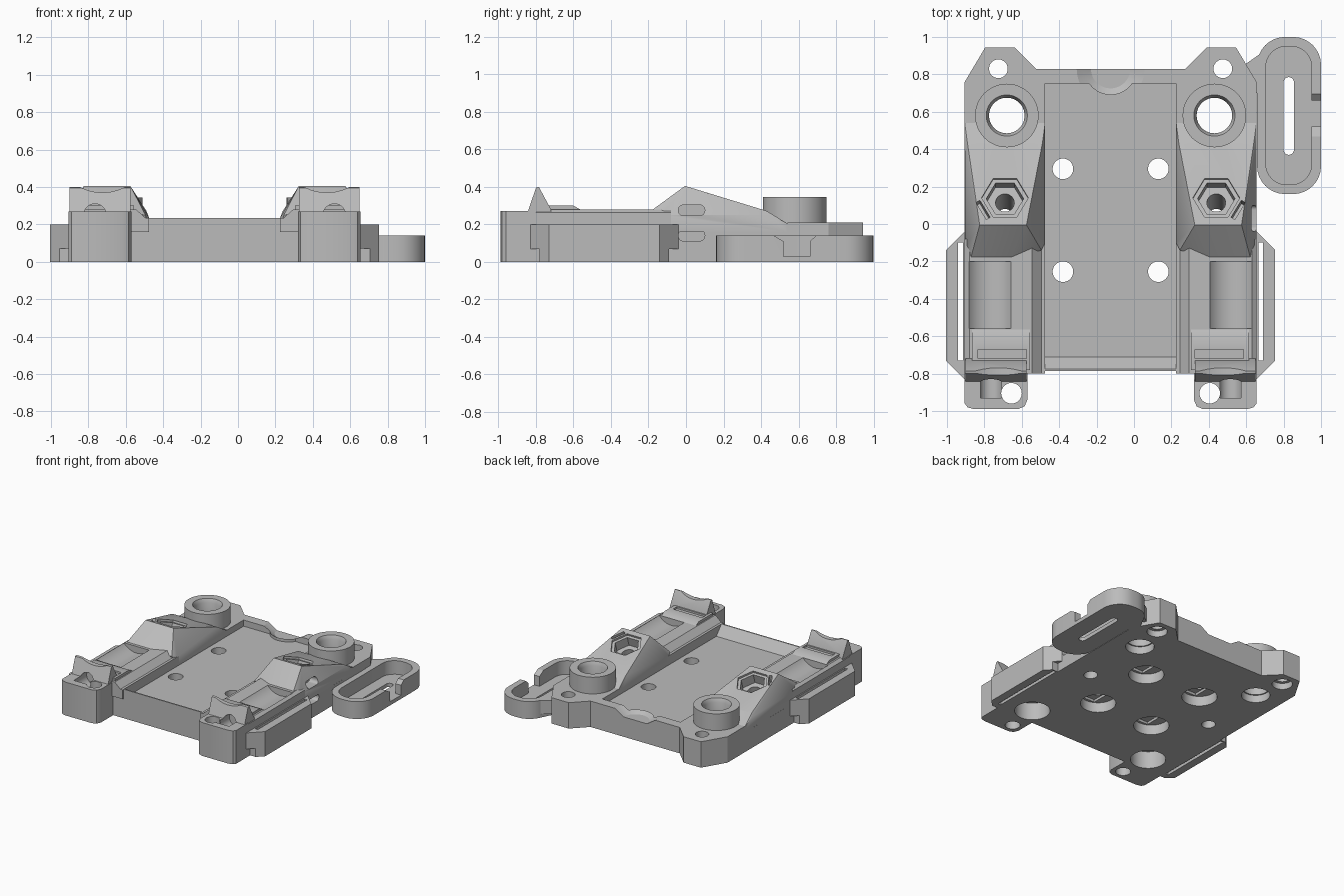
import bpy, bmesh
from math import radians, cos, sin, pi
from mathutils import Matrix, Vector

old = bpy.data.objects.get("Cube")
if old:
    bpy.data.objects.remove(old)

grey = bpy.data.materials.new("plain grey")
grey.use_nodes = True
grey.diffuse_color = (0.5, 0.5, 0.5, 1)
grey.node_tree.nodes["Principled BSDF"].inputs["Base Color"].default_value = (0.5, 0.5, 0.5, 1)

AXIS = -0.125      # symmetry plane of the body
parts, cutters = [], []


def finish(name, bm, cutter=False):
    bmesh.ops.recalc_face_normals(bm, faces=bm.faces)
    me = bpy.data.meshes.new(name)
    bm.to_mesh(me)
    bm.free()
    me.materials.append(grey)
    ob = bpy.data.objects.new(name, me)
    ob.location.x = AXIS
    bpy.context.collection.objects.link(ob)
    ob.hide_render = cutter
    (cutters if cutter else parts).append(ob)
    return ob


def prism(name, pts, a, b, axis="z", cutter=False):
    """Extrude a 2D outline from a to b along an axis."""
    place = {"z": lambda p, h: (p[0], p[1], h),
             "y": lambda p, h: (p[0], h, p[1]),
             "x": lambda p, h: (h, p[0], p[1])}[axis]
    bm = bmesh.new()
    lo = [bm.verts.new(place(p, a)) for p in pts]
    hi = [bm.verts.new(place(p, b)) for p in pts]
    n = len(pts)
    bm.faces.new(lo)
    bm.faces.new(hi)
    for i in range(n):
        bm.faces.new((lo[i], lo[(i + 1) % n], hi[(i + 1) % n], hi[i]))
    return finish(name, bm, cutter)


def cone(name, r1, r2, depth, matrix, seg=40, cutter=True):
    bm = bmesh.new()
    bmesh.ops.create_cone(bm, cap_ends=True, segments=seg, radius1=r1, radius2=r2,
                          depth=depth, matrix=matrix)
    return finish(name, bm, cutter)


def post(name, u, y, r, z0, z1, r2=None, cutter=True):
    return cone(name, r, r2 or r, z1 - z0, Matrix.Translation((u, y, (z0 + z1) / 2)), 48, cutter)


def rod(name, u, z, r, y0, y1):
    m = Matrix.Translation((u, (y0 + y1) / 2, z)) @ Matrix.Rotation(pi / 2, 4, "X")
    return cone(name, r, r, y1 - y0, m)


def hull(name, pts):
    bm = bmesh.new()
    for p in pts:
        bm.verts.new(p)
    bmesh.ops.convex_hull(bm, input=bm.verts)
    bmesh.ops.dissolve_limit(bm, angle_limit=0.01, verts=bm.verts, edges=bm.edges)
    return finish(name, bm)


def rect(x0, x1, y0, y1):
    return [(x0, y0), (x1, y0), (x1, y1), (x0, y1)]


def rounded(x0, x1, y0, y1, r, n=8):
    corners = [(x1 - r, y1 - r), (x0 + r, y1 - r), (x0 + r, y0 + r), (x1 - r, y0 + r)]
    return [(cx + r * cos(pi / 2 * (q + i / n)), cy + r * sin(pi / 2 * (q + i / n)))
            for q, (cx, cy) in enumerate(corners) for i in range(n + 1)]


def cut(targets, *tools):
    for ob in targets:
        for tool in tools:
            m = ob.modifiers.new("cut", "BOOLEAN")
            m.operation, m.solver, m.object = "DIFFERENCE", "EXACT", tool


# Half of the body; everything here is mirrored
ear = [(.445, -.94), (.46, -.975), (.495, -.99), (.73, -.99), (.765, -.98), (.78, -.96)]
back = [(.78, .76), (.67, .945), (.515, .945), (.40, .83), (0, .83)]
base = prism("base_plate", [(0, -.785), (.445, -.785)] + ear + back, 0, .16)
lip = prism("front_lip", [(-.785, .16), (-.785, .235), (-.775, .235), (-.71, .16)], 0, .35, "x")
front_ear = prism("front_ear", [(.445, -.8)] + ear + [(.78, -.8)], .16, .27)
rail = prism("rail", [(.35, .16), (.78, .16), (.78, .262), (.755, .28), (.42, .28), (.37, .235),
                      (.35, .235)], -.8, -.08, "y")
step = prism("rail_step", [(-.78, .28), (-.78, .30), (-.6, .30), (-.565, .28)], .43, .74, "x")
crest = prism("front_crest", [(-.85, .25), (-.80, .395), (-.785, .40), (-.72, .28), (-.72, .25)],
              .45, .775, "x")
hump = hull("rail_hump", [
    (.35, -.1, .16), (.779, -.1, .16), (.35, .54, .16), (.78, .54, .16),
    (.35, -.1, .235), (.37, -.14, .25), (.535, -.19, .27), (.75, -.19, .27), (.779, -.13, .25),
    (.45, -.005, .405), (.70, -.005, .405), (.365, .43, .272), (.765, .43, .272),
    (.35, .45, .235), (.78, .45, .25), (.35, .54, .205), (.78, .54, .205)])
deck = prism("back_deck", [(0, .75), (.35, .75), (.35, .54), (.78, .54)] + back, .16, .21)
boss = post("back_boss", .555, .58, .17, .16, .345, cutter=False)
cup = prism("back_cup", [(.14 * sin(a * pi / 24), .83 - .14 * cos(a * pi / 24)) for a in range(13)]
            + [(0, .83)], .16, .209)
bracket = prism("side_bracket", [(.78, -.83), (.88, -.73), (.88, -.14), (.78, -.04)], .07, .2)
bracket_foot = prism("side_bracket_foot", [(.78, -.78), (.83, -.78), (.88, -.73), (.88, -.14),
                                           (.83, -.09), (.78, -.09)], 0, .07)
mirrored = list(parts)

# Plate screw holes with recesses underneath
for y in (.295, -.255):
    cut([base], post("plate_hole", .255, y, .055, -.1, .3),
        post("plate_recess", .255, y, .13, -.1, .08),
        prism("bridge_step", rect(.2, .31, y - .11, y + .11), .05, .1, cutter=True))

# Corner holes
hole = post("back_ear_hole", .60, .83, .05, -.1, .5)
cut([base, deck], hole)
cut([base], post("back_ear_recess", .60, .83, .075, -.1, .05))
cut([base, front_ear], post("front_ear_hole", .53, -.905, .055, -.1, .5))

# Boss bore
bore = post("boss_bore", .555, .58, .095, -.1, .6)
cut([base, hump, deck, boss], bore)
cut([boss], post("boss_chamfer", .555, .58, .095, .315, .355, .115))
cut([base], post("boss_recess", .555, .58, .105, -.1, .06))
cut([deck, hump], post("boss_seat", .555, .58, .165, .1, .34))

# Blind pocket below the front of the rail
cut([base], post("front_pocket", .555, -.65, .13, -.1, .14))

# Conical notch in the back wall
notch = post("back_notch", 0, .83, .105, .161, .225, .205)
cut([deck, cup], notch)

# Rail trough, rope channel, crest scoop and cross slot
cut([rail], rod("trough", .645, .37, .145, -.56, -.2))
channel = rod("channel", .64, .25, .06, -.93, -.76)
cut([front_ear, crest, rail], channel)
cut([crest], rod("crest_scoop", .6, .63, .26, -1, -.6))
cut([step], prism("cross_slot", rect(.45, .71, -.72, -.67), .285, .4, cutter=True))

# Tilted nut pocket, screw hole and side slit in the hump
tilt = Vector((0, .297, .955)).to_track_quat("Z", "X").to_matrix().to_4x4()
frame = Matrix.Translation((.565, .14, .36)) @ tilt
turn = Matrix.Rotation(radians(0), 4, "Z")
cut([hump], cone("hex_rim", .125, .125, .06, frame @ turn @ Matrix.Translation((0, 0, .015)), 6),
    cone("hex_pocket", .10, .10, .14, frame @ turn @ Matrix.Translation((0, 0, -.02)), 6))
cut([hump, base], cone("hump_hole", .05, .05, 1, frame, 32))
slit = prism("hump_slit", rect(-.055, .055, -.012, .012), -.06, .06, cutter=True)
slit.data.transform(frame @ Matrix.Rotation(radians(-30), 4, "Z") @ Matrix.Translation((0, .135, 0)))
cut([hump], slit)

# Bracket slot
cut([bracket, bracket_foot],
    prism("bracket_slot", rect(.79, .815, -.73, -.1), -.1, .4, cutter=True))

for ob in mirrored:
    m = ob.modifiers.new("mirror", "MIRROR")
    m.use_clip = False

# Slots only on the left outer wall
for z, targets in ((.275, [hump]), (.14, [base])):
    cut(targets, prism("wall_slot", rounded(-.04, .1, z - .028, z + .028, .025), .70, .85, "x", True))

# Tether loop on the left, open in its outer wall
U = -AXIS
loop = prism("tether_loop", rounded(.658 + U, 1 + U, .16, 1, .15), 0, .14)
cut([loop], prism("loop_well", rounded(.705 + U, .95 + U, .21, .95, .11), .03, .3, cutter=True),
    prism("loop_slot", rounded(.8 + U, .855 + U, .37, .785, .027), -.1, .3, cutter=True),
    prism("loop_gap", [(.52, .03), (.66, .03), (.66, .11), (.70, .145), (.46, .145), (.52, .11)],
          .94 + U, 1.1 + U, "x", True))
prism("loop_web", [(.74, .80), (.79, .90), (.87, .92), (.82, .72), (.78, .72)], 0, .03)
prism("loop_joint", [(.70, .84), (.80, .91), (.80, .70), (.78, .70), (.78, .76)], .03, .14)

# Bake the modifiers, shade and remove the cutters
bpy.context.view_layer.update()
dg = bpy.context.evaluated_depsgraph_get()
baked = [(ob, bpy.data.meshes.new_from_object(ob.evaluated_get(dg))) for ob in parts]
for ob, me in baked:
    ob.modifiers.clear()
    ob.data = me
    me.shade_smooth()
    me.set_sharp_from_angle(angle=radians(30))
for ob in cutters:
    bpy.data.objects.remove(ob)
